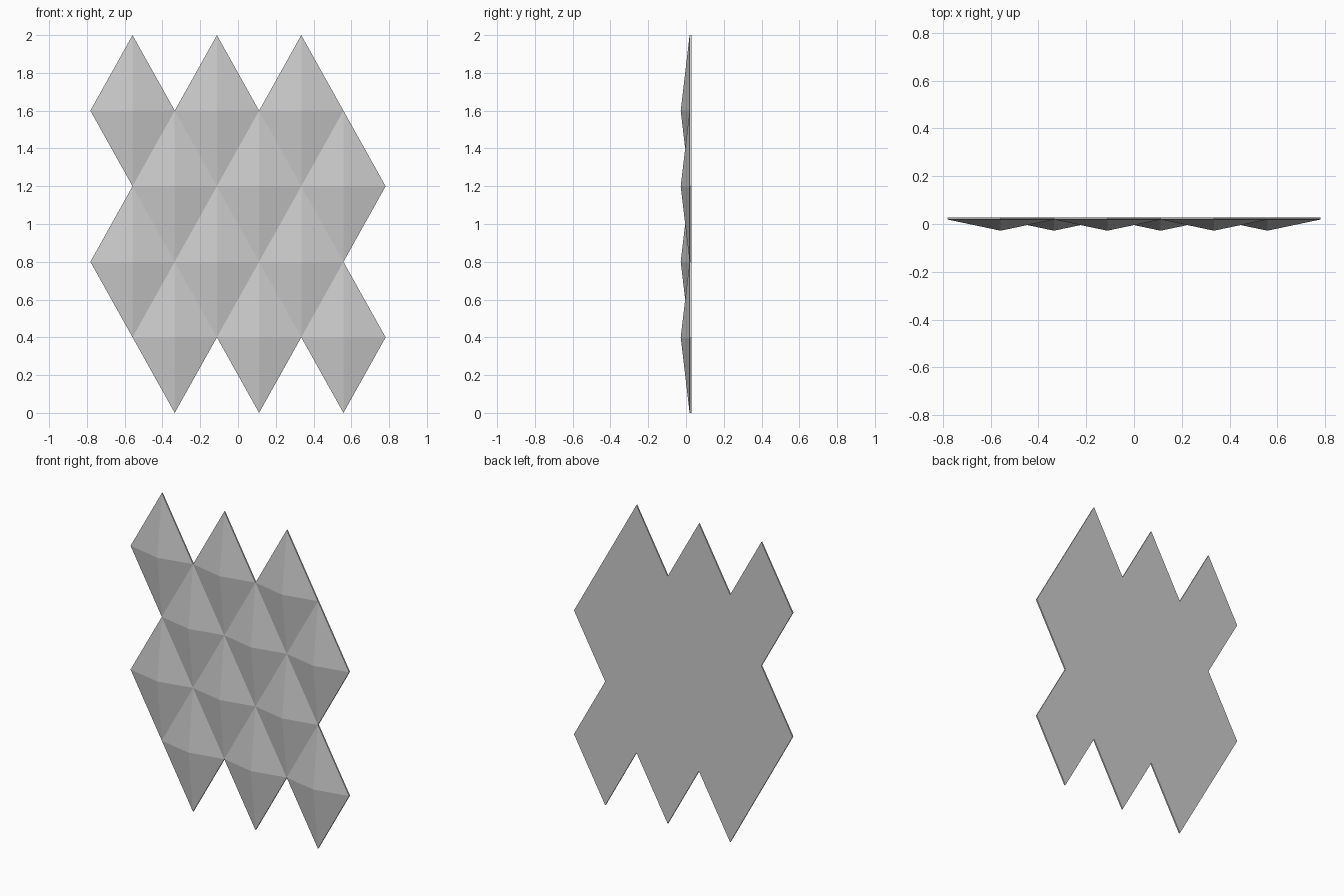
import bpy, bmesh

if "Cube" in bpy.data.objects:
    bpy.data.objects.remove(bpy.data.objects["Cube"])

HW, HH = 0.2233, 0.4                      # half width / half height of one rhombus
APEX, EDGE, BACK = -0.028, 0.019, 0.028   # depths along y

bm = bmesh.new()

# rhombus tiles: pyramid on the front, flat on the back
for row in range(4):
    z = 0.4 + 0.4 * row
    shift = HW / 2 if row % 2 == 0 else -HW / 2
    for col in (-1, 0, 1):
        x = col * 2 * HW + shift
        corners = [(x - HW, z), (x, z - HH), (x + HW, z), (x, z + HH)]
        apex = bm.verts.new((x, APEX, z))
        front = [bm.verts.new((a, EDGE, b)) for a, b in corners]
        back = [bm.verts.new((a, BACK, b)) for a, b in corners]
        for i in range(4):
            bm.faces.new((front[i], front[(i + 1) % 4], apex))
        bm.faces.new(back[::-1])
bmesh.ops.remove_doubles(bm, verts=bm.verts, dist=0.001)

# thin side wall around the outline
rim = [e for e in bm.edges if e.is_boundary]
bmesh.ops.bridge_loops(bm, edges=rim)
bmesh.ops.recalc_face_normals(bm, faces=bm.faces)

mesh = bpy.data.meshes.new("diamond_wall_panel")
bm.to_mesh(mesh)
bm.free()
panel = bpy.data.objects.new("diamond_wall_panel", mesh)
bpy.context.collection.objects.link(panel)
